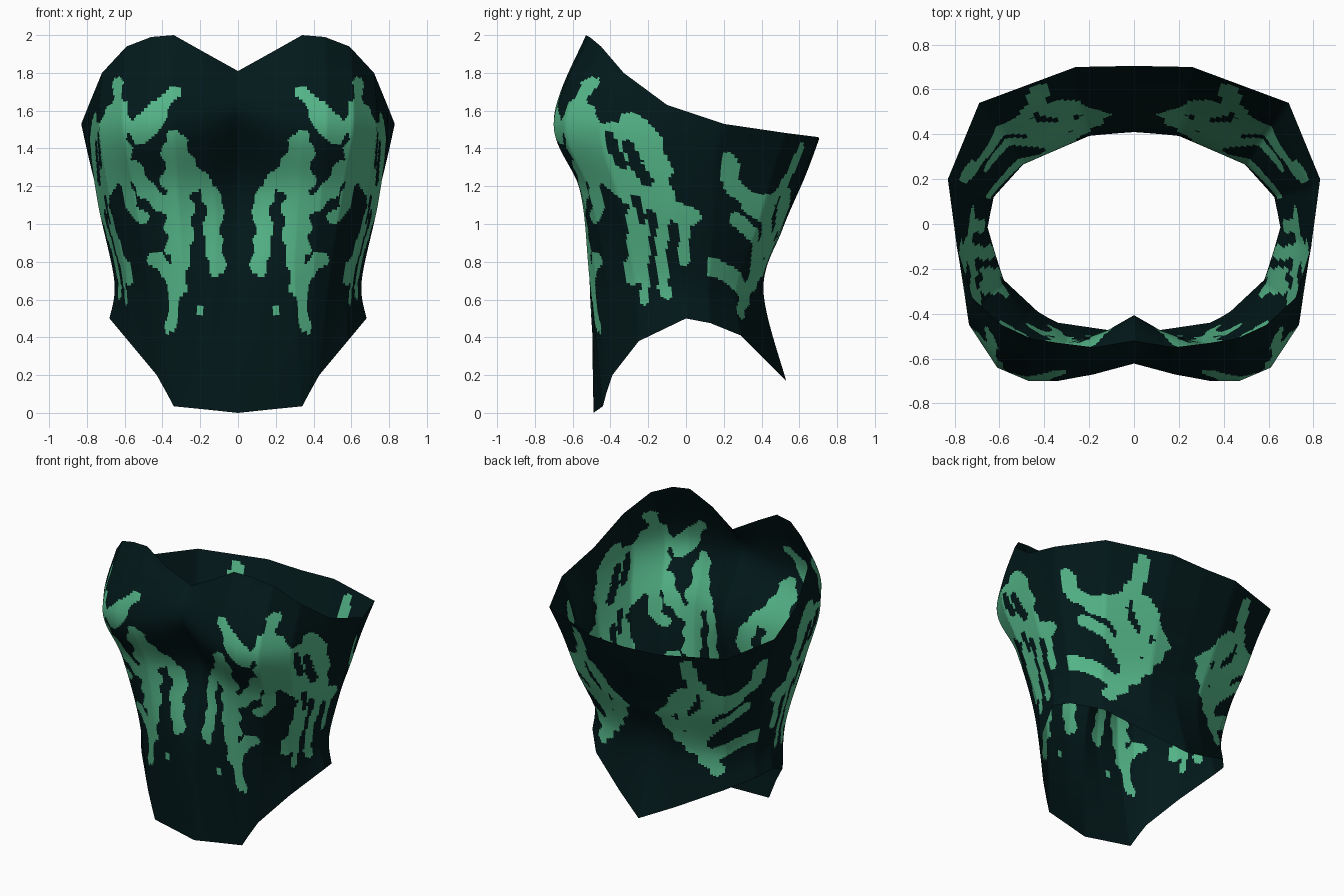
import bpy
import bmesh
import math
from mathutils import Vector

cube = bpy.data.objects.get("Cube")
if cube:
    bpy.data.objects.remove(cube, do_unlink=True)


def make_material(name, colour):
    mat = bpy.data.materials.new(name)
    mat.use_nodes = True
    mat.diffuse_color = (*colour, 1)
    mat.node_tree.nodes["Principled BSDF"].inputs["Base Color"].default_value = (*colour, 1)
    return mat


# Half cross-sections, each from centre front round the side to centre back
HEM = [(0, -.49, 0), (.17, -.465, .018), (.34, -.44, .035), (.38, -.42, .11), (.43, -.39, .2), (.58, -.25, .38),
       (.68, 0, .5), (.64, .13, .475), (.5, .29, .41), (.22, .43, .27), (0, .53, .17)]
WAIST = [(0, -.49, .7), (.12, -.51, .7), (.3, -.51, .7), (.4, -.475, .7), (.48, -.42, .7), (.59, -.27, .7),
         (.655, -.02, .7), (.63, .12, .68), (.5, .27, .66), (.2, .395, .65), (0, .41, .65)]
UNDERBUST = [(0, -.41, 1.2), (.12, -.48, 1.17), (.32, -.56, 1.17), (.44, -.555, 1.165), (.55, -.51, 1.16),
             (.68, -.36, 1.14), (.74, -.08, 1.1), (.72, .14, 1.06), (.58, .39, 1), (.23, .505, .98), (0, .51, .97)]
BUST = [(0, -.62, 1.6), (.18, -.67, 1.55), (.34, -.7, 1.55), (.47, -.7, 1.54), (.61, -.64, 1.53),
        (.735, -.45, 1.5), (.785, -.1, 1.42), (.79, .15, 1.35), (.64, .47, 1.28), (.25, .62, 1.26), (0, .63, 1.25)]
NECKLINE = [(0, -.52, 1.81), (.18, -.55, 1.91), (.34, -.53, 2), (.46, -.51, 1.99), (.59, -.45, 1.94),
            (.72, -.33, 1.8), (.79, -.1, 1.63), (.83, .2, 1.53), (.69, .54, 1.48), (.26, .7, 1.46), (0, .705, 1.45)]

# Painted marks: brush radius, then points along the stroke (across, height)
FRONT_MARKS = [
    (.035, [(.34, 1.7), (.42, 1.62)]),
    (.06, [(.42, 1.6), (.52, 1.49)]),
    (.045, [(.34, 1.46), (.28, 1.32), (.17, 1.2), (.12, 1.1), (.14, .95), (.11, .77)]),
    (.07, [(.33, 1.4), (.31, 1.2), (.31, 1), (.31, .88)]),
    (.05, [(.36, 1.22), (.2, 1.22)]),
    (.05, [(.3, .88), (.33, .66)]),
    (.027, [(.33, .66), (.34, .55), (.36, .45)]),
    (.04, [(.44, .82), (.38, .76), (.31, .72)]),
    (.045, [(.56, 1.3), (.49, 1.18), (.36, 1.08)]),
    (.03, [(.6, 1.25), (.56, 1.08), (.5, 1.03)]),
    (.018, [(.2, .54), (.2, .53)]),
    (.025, [(.635, 1.75), (.64, 1.6)]),
    (.07, [(.64, 1.58), (.65, 1.45), (.62, 1.3)]),
    (.06, [(.75, 1.53), (.64, 1.5)]),
]
SIDE_MARKS = [
    (.09, [(-.55, 1.5), (-.44, 1.32), (-.28, 1.17)]),
    (.075, [(-.38, 1.47), (-.27, 1.51), (-.17, 1.36), (-.14, 1.15)]),
    (.06, [(-.32, 1.4), (-.2, 1.15)]),
    (.045, [(-.13, 1.1), (.03, 1.03)]),
    (.028, [(-.01, 1), (-.01, .8)]),
    (.03, [(-.12, 1.1), (-.13, .85), (-.11, .63)]),
    (.05, [(-.26, 1.1), (-.26, .85), (-.28, .72)]),
    (.025, [(-.22, 1), (-.22, .6)]),
]
SIDE_GAPS = [
    (.028, [(-.41, 1.46), (-.34, 1.32)]),
    (.03, [(-.31, 1.41), (-.21, 1.23)]),
    (.022, [(-.27, 1.13), (-.23, 1.02)]),
]
BACK_MARKS = [
    (.045, [(-.38, 1.33), (-.32, 1.2), (-.22, 1.13)]),
    (.07, [(-.2, 1.11), (-.06, 1.05), (.03, .9)]),
    (.055, [(.04, .88), (.01, .7), (-.1, .56)]),
    (.045, [(.12, 1.38), (.06, 1.22), (-.06, 1.1)]),
    (.045, [(.13, 1.15), (.22, .93), (.12, .78), (.02, .68)]),
    (.035, [(.05, 1.2), (.12, 1.02), (.1, .85)]),
    (.05, [(-.36, .77), (-.22, .73), (-.08, .64)]),
    (.035, [(-.27, 1.03), (-.12, .92), (0, .75)]),
]


def closed_ring(half, steps):
    """Mirror a half section and run a faceted closed outline through it."""
    pts = [Vector(p) for p in half]
    pts += [Vector((-p.x, p.y, p.z)) for p in reversed(pts[1:-1])]
    return [a.lerp(b, s / steps) for a, b in zip(pts, pts[1:] + pts[:1]) for s in range(steps)]


def catmull(a, b, c, d, t):
    return (b * 2 + (c - a) * t + (a * 2 - b * 5 + c * 4 - d) * t ** 2
            + (b * 3 - a - c * 3 + d) * t ** 3) * .5


def loft(rings, steps):
    """Blend smoothly from each ring to the next."""
    rows = []
    last = len(rings) - 1
    for k in range(last):
        four = [rings[min(max(k + o, 0), last)] for o in (-1, 0, 1, 2)]
        for s in range(steps):
            rows.append([catmull(*q, s / steps) for q in zip(*four)])
    rows.append(rings[-1])
    return rows


def in_marks(across, height, marks):
    """True where a point lies within a slightly ragged brush stroke."""
    p = Vector((across, height))
    ragged = 1 + .18 * math.sin(height * 47 + across * 31)
    for radius, path in marks:
        r = radius * ragged
        for a, b in zip(path, path[1:]):
            a, b = Vector(a), Vector(b)
            d = b - a
            t = min(max((p - a).dot(d) / d.length_squared, 0), 1)
            if (p - a - d * t).length < r:
                return True
    return False


def is_painted(c):
    x = abs(c.x)
    turn = math.degrees(math.atan2(x, -c.y))
    if turn < 56 and in_marks(x, c.z, FRONT_MARKS):
        return True
    if 50 < turn < 100:
        return in_marks(c.y, c.z, SIDE_MARKS) and not in_marks(c.y, c.z, SIDE_GAPS)
    return turn >= 100 and in_marks((c.y - x) * math.sqrt(.5), c.z, BACK_MARKS)


# Bodice shell
rings = [closed_ring(h, 16) for h in (HEM, WAIST, UNDERBUST, BUST, NECKLINE)]
rows = loft(rings, 30)
bm = bmesh.new()
grid = [[bm.verts.new(p) for p in row] for row in rows]
count = len(grid[0])
for low, high in zip(grid, grid[1:]):
    for i in range(count):
        j = (i + 1) % count
        face = bm.faces.new((low[i], low[j], high[j], high[i]))
        face.smooth = True
        face.material_index = int(is_painted(face.calc_center_median()))

mesh = bpy.data.meshes.new("bodice")
bm.to_mesh(mesh)
bm.free()
mesh.materials.append(make_material("dark teal cloth", (.0008, .0095, .0105)))
mesh.materials.append(make_material("light green pattern", (.09, .47, .25)))
bodice = bpy.data.objects.new("bodice", mesh)
bpy.context.collection.objects.link(bodice)
